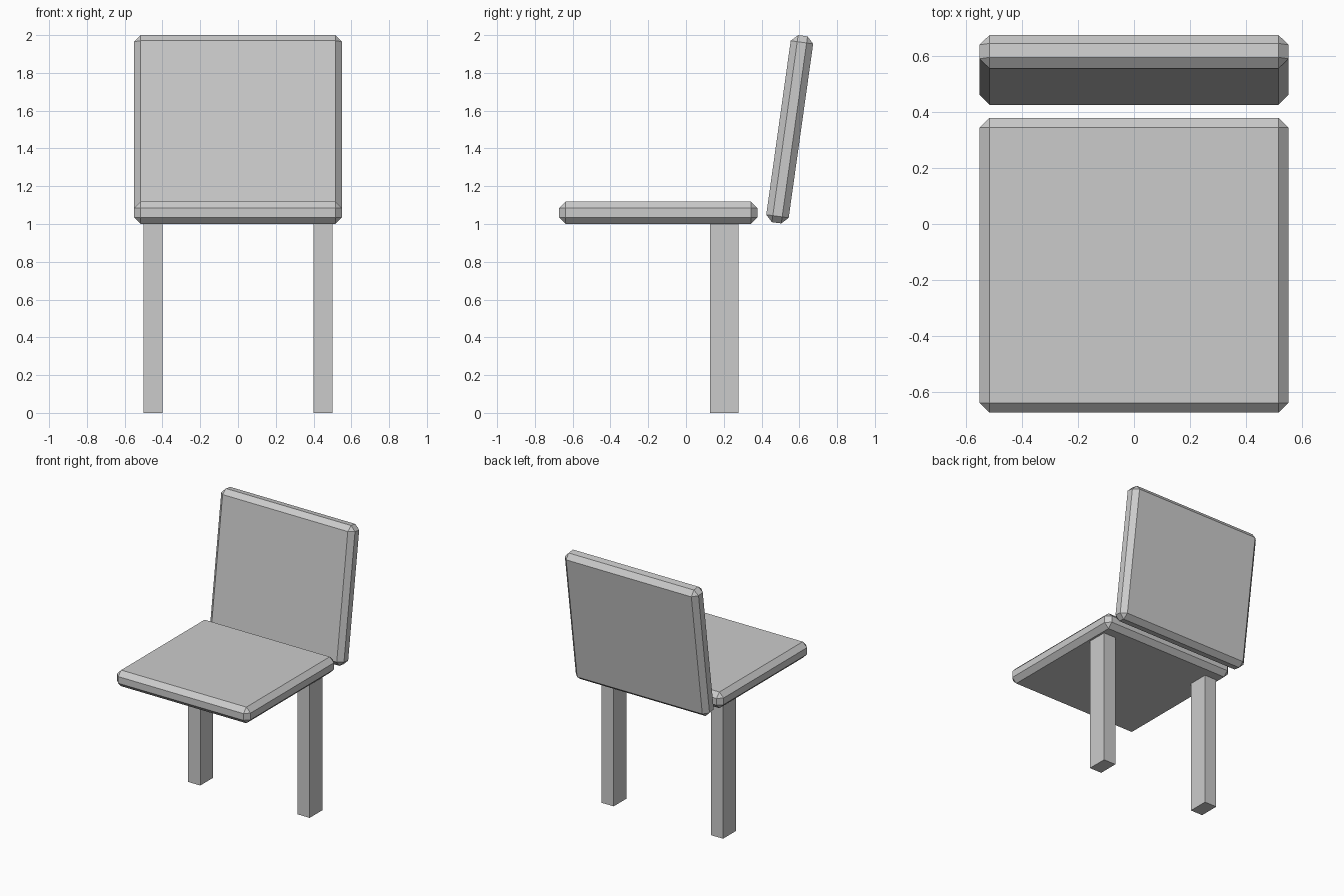
import bpy
from math import radians

if "Cube" in bpy.data.objects:
    bpy.data.objects.remove(bpy.data.objects["Cube"])


def box(name, size, loc, tilt=0.0, bevel=0.0):
    bpy.ops.mesh.primitive_cube_add(size=1, location=loc)
    ob = bpy.context.object
    ob.name = name
    ob.scale = size
    bpy.ops.object.transform_apply(location=False, rotation=False, scale=True)
    ob.rotation_euler.x = radians(tilt)
    if bevel:
        mod = ob.modifiers.new("chamfer", 'BEVEL')
        mod.width = bevel
        mod.segments = 1
    return ob


# Chamfered seat cushion
box("seat", (1.10, 1.05, 0.12), (0, -0.147, 1.06), bevel=0.035)

# Backrest, leaning backwards
box("backrest", (1.10, 0.12, 1.0), (0, 0.549, 1.5015), tilt=-8, bevel=0.035)

# Two rear legs
for side, x in (("left", -0.45), ("right", 0.45)):
    box(side + "_leg", (0.10, 0.15, 1.0), (x, 0.203, 0.5))
